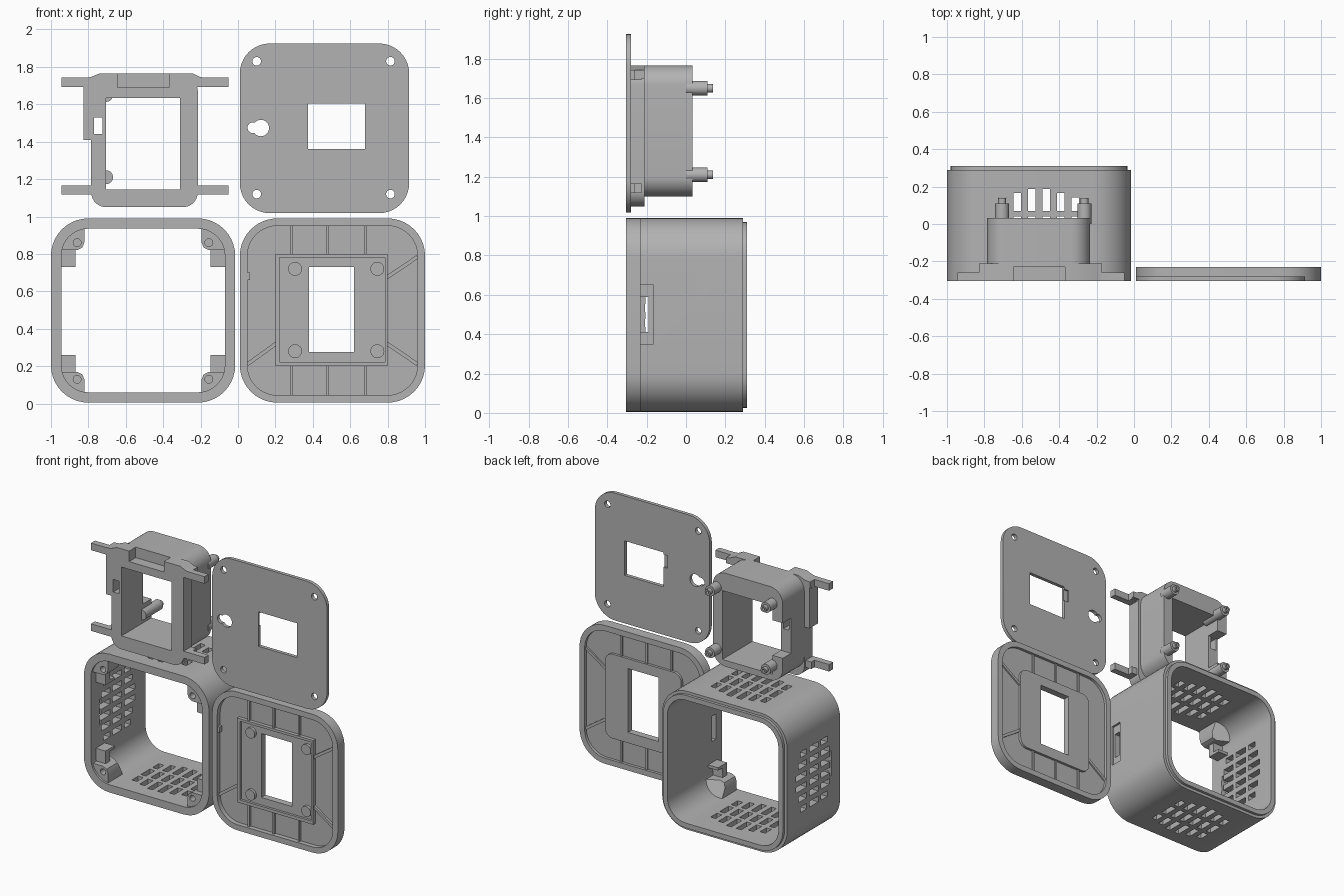
import bpy, bmesh, math
from mathutils import Vector

cube = bpy.data.objects.get("Cube")
if cube:
    bpy.data.objects.remove(cube)

grey = bpy.data.materials.new("matte_grey")
grey.use_nodes = True
grey.diffuse_color = (0.45, 0.45, 0.45, 1)
grey.node_tree.nodes["Principled BSDF"].inputs["Base Color"].default_value = (0.45, 0.45, 0.45, 1)
parts = []
FRONT = -0.305


def add_prism(bm, pts, y0, y1):
    """Extrude an x-z outline along y; y1 may be a function of x and z."""
    end = y1 if callable(y1) else (lambda x, z: y1)
    a = [bm.verts.new((x, y0, z)) for x, z in pts]
    b = [bm.verts.new((x, end(x, z), z)) for x, z in pts]
    bm.faces.new(a)
    bm.faces.new(b[::-1])
    for i in range(len(a)):
        j = (i + 1) % len(a)
        bm.faces.new((a[j], a[i], b[i], b[j]))


def solid(name, shapes, keep=True):
    """One object from a list of (outline, y0, y1) prisms."""
    bm = bmesh.new()
    for pts, y0, y1 in shapes:
        add_prism(bm, pts, y0, y1)
    bmesh.ops.recalc_face_normals(bm, faces=bm.faces)
    mesh = bpy.data.meshes.new(name)
    bm.to_mesh(mesh)
    bm.free()
    mesh.materials.append(grey)
    ob = bpy.data.objects.new(name, mesh)
    bpy.context.collection.objects.link(ob)
    if keep:
        parts.append(ob)
    return ob


def cut(ob, shapes):
    cutter = solid("cutter", shapes, False)
    cutter.hide_render = True
    mod = ob.modifiers.new("cut", "BOOLEAN")
    mod.operation = "DIFFERENCE"
    mod.solver = "EXACT"
    mod.object = cutter
    bpy.context.view_layer.objects.active = ob
    bpy.ops.object.modifier_apply(modifier=mod.name)
    bpy.data.objects.remove(cutter)


def rect(x0, x1, z0, z1, r=0.0, n=10):
    if r == 0:
        return [(x0, z0), (x1, z0), (x1, z1), (x0, z1)]
    out = []
    corners = [(x1 - r, z1 - r), (x0 + r, z1 - r), (x0 + r, z0 + r), (x1 - r, z0 + r)]
    for k, (cx, cz) in enumerate(corners):
        for i in range(n + 1):
            t = math.pi / 2 * (k + i / n)
            out.append((cx + r * math.cos(t), cz + r * math.sin(t)))
    return out


def circle(x, z, r, n=24):
    return [(x + r * math.cos(2 * math.pi * i / n), z + r * math.sin(2 * math.pi * i / n)) for i in range(n)]


def bar(p, q, w):
    """Outline of a straight strip from p to q."""
    p, q = Vector(p), Vector(q)
    d = (q - p).normalized() * w / 2
    s = Vector((-d.y, d.x))
    return [tuple(v) for v in (p + s, p - s, q - s, q + s)]


# Case: a rounded tube with a thin lip at the back
CX, CZ = -0.508, 0.495
case = solid("case_shell", [(rect(-1, -0.015, 0.005, 0.99, 0.2), FRONT, 0.29)])
lip = solid("case_lip", [(rect(-0.98, -0.035, 0.025, 0.97, 0.18), 0.28, 0.31)])
for ob in (case, lip):
    cut(ob, [(rect(-0.945, -0.07, 0.06, 0.935, 0.145), -0.4, 0.4)])

# Vent slots through the top, bottom and right walls
top_vents, side_vents = [], []
for k in range(-3, 3):
    d = (k + 0.5) * 0.078
    slope = 0.3 * abs(d)
    for y0, y1 in ((0.07, 0.2 - slope), (-0.06, 0.04), (-0.22 + slope, -0.09)):
        top_vents += [(rect(CX + d - 0.02, CX + d + 0.02, z, z + 0.1), y0, y1) for z in (-0.02, 0.91)]
        side_vents.append((rect(-1.03, -0.92, CZ + d - 0.02, CZ + d + 0.02), y0, y1))
cut(case, top_vents)
cut(case, side_vents)

# Cable opening in a shallow recess on the left wall, slit on the right wall
cut(case, [(rect(-0.03, 0.01, 0.35, 0.65), -0.25, -0.165)])
cut(case, [(rect(-0.1, 0.01, 0.41, 0.59), -0.235, -0.19)])
cut(case, [(rect(-1.03, -0.92, 0.41, 0.59), -0.207, -0.19)])

# Screw bosses with sloped backs, and clip blocks beside them
boss = [(0.312, 0.455), (0.312, 0.37), (0.324, 0.339), (0.352, 0.325),
        (0.452, 0.325), (0.452, 0.355), (0.352, 0.455)]
for sx, nx in ((-1, "right"), (1, "left")):
    for sz, nz in ((-1, "lower"), (1, "upper")):
        def place(pts):
            return [(CX + sx * u, CZ + sz * v) for u, v in pts]

        def slope_back(x, z):
            return -0.17 + 0.5 * (abs(x - CX) + abs(z - CZ) - 0.66)

        ob = solid(f"{nz}_{nx}_boss", [(place(boss), -0.29, slope_back)])
        cut(ob, [(place(circle(0.352, 0.365, 0.021)), -0.35, -0.2)])
        solid(f"{nz}_{nx}_clip", [(place(rect(0.36, 0.45, 0.255, 0.34)), -0.25, -0.2),
                                  (place(rect(0.36, 0.45, 0.235, 0.255)), -0.25, -0.15)])

# Lid: rim, floor, raised centre, ribs and pegs
rim = solid("lid_rim", [(rect(0.01, 1, 0.005, 0.99, 0.2), FRONT, -0.23)])
cut(rim, [(rect(0.05, 0.96, 0.045, 0.95, 0.16), -0.4, 0)])
window = rect(0.38, 0.62, 0.275, 0.73)
floor = solid("lid_floor", [(rect(0.03, 0.98, 0.025, 0.97, 0.18), -0.272, -0.25)])
panel = solid("lid_centre_panel", [(rect(0.2, 0.8, 0.2, 0.8, 0.06), -0.28, -0.232)])
for ob in (floor, panel):
    cut(ob, [(window, -0.4, 0)])
border = solid("lid_centre_border", [(rect(0.2, 0.8, 0.2, 0.8), -0.297, -0.265)])
cut(border, [(rect(0.222, 0.785, 0.222, 0.782), -0.4, 0)])
ribs = []
for x in (0.285, 0.48, 0.68):
    ribs += [bar((x, 0.03), (x, 0.21), 0.014), bar((x, 0.79), (x, 0.96), 0.014)]
ribs += [bar((0.05, 0.21), (0.21, 0.325), 0.02), bar((0.79, 0.325), (0.96, 0.21), 0.02),
         bar((0.79, 0.67), (0.96, 0.785), 0.02)]
solid("lid_ribs", [(r, -0.288, -0.24) for r in ribs])
solid("lid_tab", [(rect(0.045, 0.065, 0.66, 0.7), -0.3, -0.26)])
solid("lid_pegs", [(circle(x, z, 0.037), -0.3, -0.27) for x in (0.305, 0.745) for z in (0.28, 0.72)])

# Face plate with window, screw holes and keyhole
plate = solid("face_plate", [(rect(0.01, 0.915, 1.018, 1.925, 0.16), FRONT, -0.28)])
cut(plate, [(rect(0.375, 0.68, 1.36, 1.605), -0.4, 0)] +
    [(circle(x, z, 0.023), -0.4, 0) for x in (0.1, 0.815) for z in (1.12, 1.83)])
cut(plate, [(circle(0.122, 1.473, 0.044), -0.4, 0)])
cut(plate, [(circle(0.08, 1.475, 0.029), -0.4, 0)])
cut(plate, [(rect(0.34, 0.39, 1.5, 1.59), -0.292, 0)])

# Holder: front flange, deep tube behind, side block
opening = rect(-0.705, -0.31, 1.145, 1.635)
slot = rect(-0.77, -0.725, 1.44, 1.53)
flange = solid("holder_flange", [(rect(-0.785, -0.215, 1.05, 1.75, 0.08), FRONT, -0.21)])
crest = solid("holder_crest", [([(-0.83, 1.7), (-0.83, 1.742), (-0.79, 1.745), (-0.74, 1.765),
                                 (-0.24, 1.765), (-0.2, 1.745), (-0.17, 1.742), (-0.17, 1.7)], FRONT, -0.21)])
tube = solid("holder_tube", [(rect(-0.785, -0.235, 1.1, 1.765, 0.1), -0.215, 0.033)])
block = solid("holder_side_block", [(rect(-0.825, -0.705, 1.41, 1.72), FRONT, -0.21)])
for ob in (flange, tube):
    cut(ob, [(opening, -0.4, 0.2)])
for ob in (flange, tube, block):
    cut(ob, [(slot, -0.4, 0.2)])
for ob in (flange, crest):
    cut(ob, [(rect(-0.645, -0.37, 1.69, 1.8), -0.4, -0.23)])
cut(tube, [(rect(-0.85, -0.69, 1.28, 1.53), -0.06, 0.1)])

# Holder arms with thicker roots
for side, x0, x1, r0, r1 in (("right", -0.945, -0.72, -0.83, -0.72), ("left", -0.29, -0.05, -0.29, -0.17)):
    for level, z0 in (("lower", 1.117), ("upper", 1.692)):
        solid(f"{level}_{side}_arm", [(rect(x0, x1, z0, z0 + 0.05), FRONT, -0.26),
                                      (rect(r0, r1, z0, z0 + 0.05), FRONT, -0.225)])

# Rear pins with hollow tips
for x in (-0.705, -0.265):
    for z in (1.21, 1.65):
        start = -0.08 if x < -0.5 else 0.0
        solid("holder_pin", [(circle(x, z, 0.037), start, 0.11)])
        tip = solid("holder_pin_tip", [(circle(x, z, 0.021), 0.1, 0.138)])
        cut(tip, [(circle(x, z, 0.01), 0.115, 0.2)])

# Smooth the curved walls, keep the edges crisp
bpy.ops.object.select_all(action="DESELECT")
for ob in parts:
    ob.select_set(True)
bpy.context.view_layer.objects.active = parts[0]
bpy.ops.object.shade_smooth_by_angle(angle=math.radians(30))
